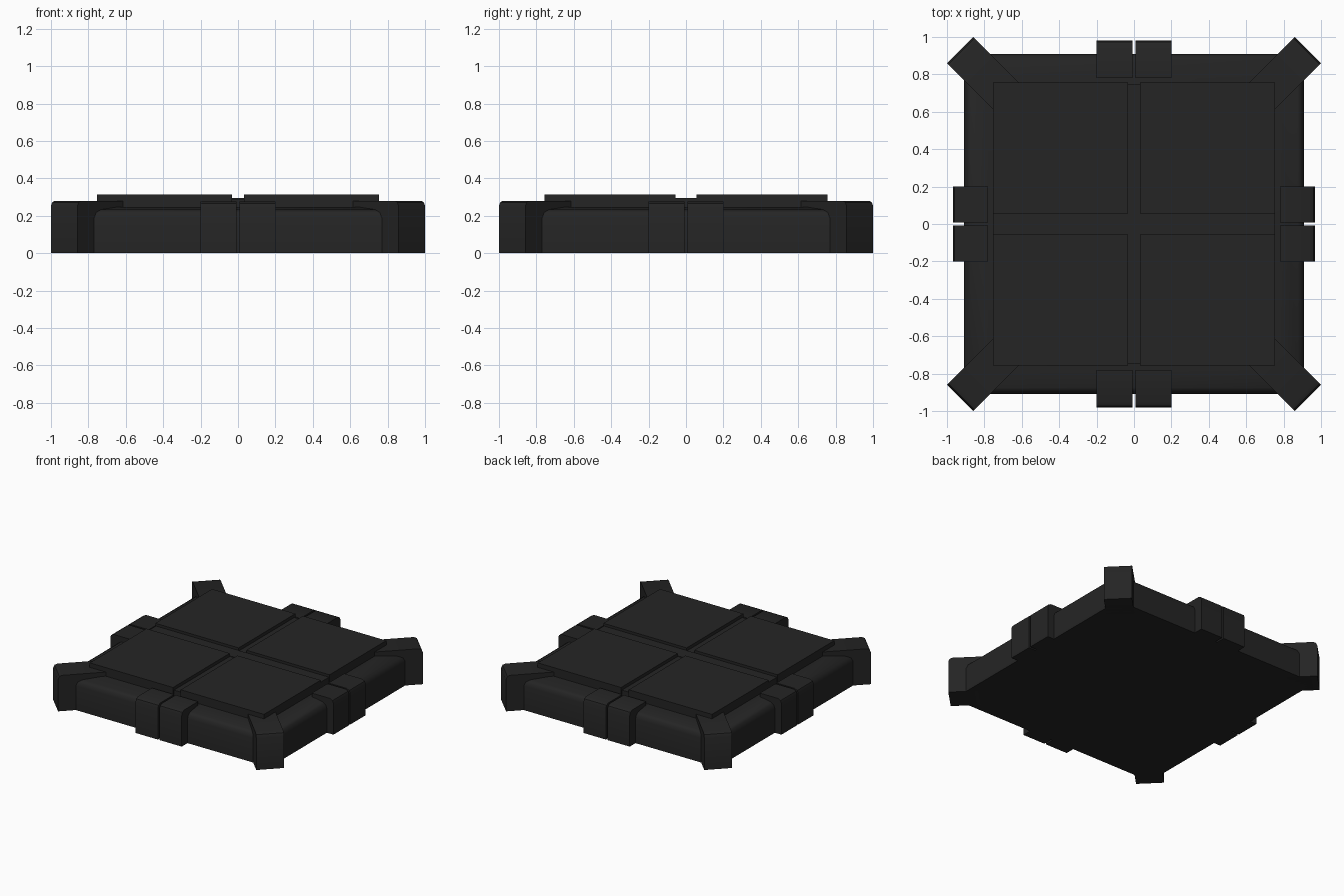
import bpy, bmesh, math
from mathutils import Matrix, Vector

if "Cube" in bpy.data.objects:
    bpy.data.objects.remove(bpy.data.objects["Cube"])

dark = bpy.data.materials.new("dark_metal")
dark.diffuse_color = (0.018, 0.018, 0.018, 1)
dark.use_nodes = True
dark.node_tree.nodes["Principled BSDF"].inputs["Base Color"].default_value = dark.diffuse_color


def finish(name, bm, smooth=True):
    bmesh.ops.recalc_face_normals(bm, faces=bm.faces)
    me = bpy.data.meshes.new(name)
    bm.to_mesh(me)
    bm.free()
    me.materials.append(dark)
    ob = bpy.data.objects.new(name, me)
    bpy.context.collection.objects.link(ob)
    bpy.context.view_layer.objects.active = ob
    ob.select_set(True)
    if smooth:
        bpy.ops.object.shade_smooth_by_angle(angle=math.radians(40))
    ob.select_set(False)
    return ob


def box(name, x0, x1, y0, y1, z0, z1):
    bm = bmesh.new()
    bmesh.ops.create_cube(bm, size=1)
    bmesh.ops.scale(bm, vec=(x1 - x0, y1 - y0, z1 - z0), verts=bm.verts)
    bmesh.ops.translate(bm, vec=((x0 + x1) / 2, (y0 + y1) / 2, (z0 + z1) / 2), verts=bm.verts)
    return finish(name, bm, False)


def bar(name, profile, w0, w1, angle):
    """Extrude an (outward, z) profile across w0..w1, turned about z."""
    bm = bmesh.new()
    face = bm.faces.new([bm.verts.new((r, w0, z)) for r, z in profile])
    ext = bmesh.ops.extrude_face_region(bm, geom=[face])["geom"]
    verts = [v for v in ext if isinstance(v, bmesh.types.BMVert)]
    bmesh.ops.translate(bm, vec=(0, w1 - w0, 0), verts=verts)
    bmesh.ops.rotate(bm, cent=Vector(), matrix=Matrix.Rotation(angle, 3, "Z"), verts=bm.verts)
    return finish(name, bm)


# Base tray with rounded, sloping rim: stacked square rings
bm = bmesh.new()
rings = []
for r, z in [(0.91, 0), (0.91, 0.19), (0.9, 0.217), (0.875, 0.233), (0.78, 0.248)]:
    rings.append([bm.verts.new((sx * r, sy * r, z))
                  for sx, sy in ((-1, -1), (1, -1), (1, 1), (-1, 1))])
for a, b in zip(rings, rings[1:]):
    for i in range(4):
        j = (i + 1) % 4
        bm.faces.new((a[i], a[j], b[j], b[i]))
bm.faces.new(rings[0])
bm.faces.new(rings[-1])
finish("base_tray", bm)

# Four raised plates
for sx in (-1, 1):
    for sy in (-1, 1):
        xs = sorted((sx * 0.033, sx * 0.755))
        ys = sorted((sy * 0.055, sy * 0.757))
        box("floor_plate", *xs, *ys, 0.24, 0.315)

# Ribs in the channels between plates
box("long_rib", -0.033, 0.033, -0.745, 0.745, 0.24, 0.29)
box("cross_rib", -0.75, 0.75, -0.055, 0.055, 0.24, 0.295)

# Diagonal corner brackets
corner = [(0.9, 0.05), (0.9, 0.28), (1.285, 0.28), (1.305, 0.272), (1.315, 0.25), (1.315, 0), (1.1, 0)]
for k in range(4):
    bar("corner_bracket", corner, -0.1, 0.1, math.radians(45 + 90 * k))

# Paired clips at the middle of each side
for k in range(4):
    out = 0.967 if k % 2 == 0 else 0.982
    clip = [(0.78, 0), (0.78, 0.276), (out - 0.03, 0.276), (out - 0.008, 0.265), (out, 0.245), (out, 0)]
    for w0, w1 in ((-0.2, -0.007), (0.007, 0.2)):
        bar("side_clip", clip, w0, w1, math.radians(90 * k))
